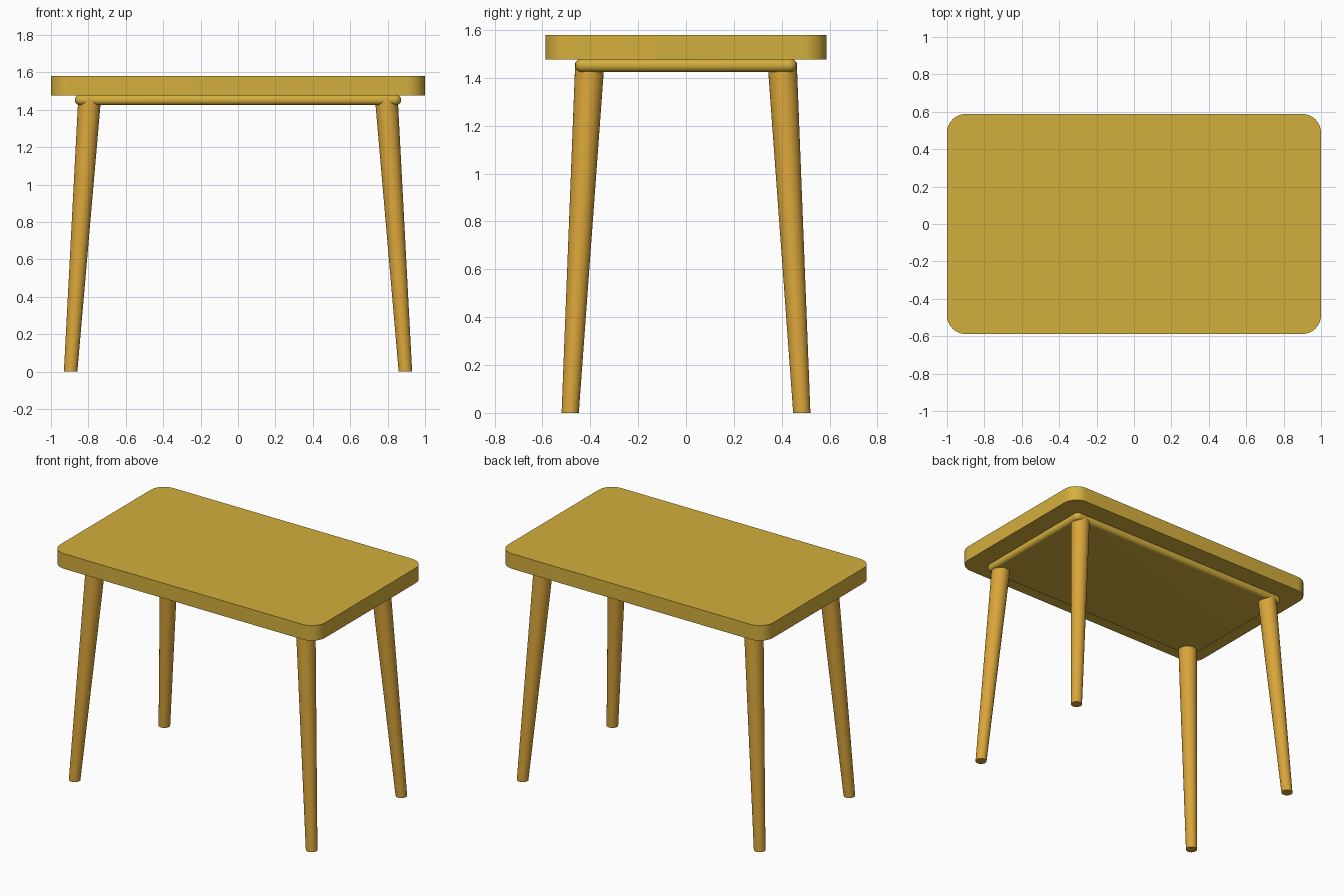
import bpy, bmesh, math

if "Cube" in bpy.data.objects:
    bpy.data.objects.remove(bpy.data.objects["Cube"])


def material(name, rgb):
    m = bpy.data.materials.new(name)
    m.diffuse_color = (*rgb, 1)
    m.use_nodes = True
    m.node_tree.nodes["Principled BSDF"].inputs["Base Color"].default_value = m.diffuse_color
    return m


GOLD = material("golden wood", (0.658, 0.429, 0.047))
AMBER = material("amber wood", (0.695, 0.376, 0.042))


def finish(name, bm, mat):
    bmesh.ops.recalc_face_normals(bm, faces=bm.faces)
    mesh = bpy.data.meshes.new(name)
    bm.to_mesh(mesh)
    bm.free()
    mesh.materials.append(mat)
    ob = bpy.data.objects.new(name, mesh)
    bpy.context.collection.objects.link(ob)
    bpy.ops.object.select_all(action='DESELECT')
    ob.select_set(True)
    bpy.context.view_layer.objects.active = ob
    bpy.ops.object.shade_smooth_by_angle(angle=math.radians(35))
    return ob


def slab(name, hx, hy, z0, z1, corner, mat, rim=0):
    bm = bmesh.new()
    bmesh.ops.create_cube(bm, size=1)
    for v in bm.verts:
        v.co = (v.co.x * 2 * hx, v.co.y * 2 * hy, z0 if v.co.z < 0 else z1)
    # round the upright corners
    upright = [e for e in bm.edges if abs(e.verts[0].co.z - e.verts[1].co.z) > 1e-4]
    bmesh.ops.bevel(bm, geom=upright, offset=corner, segments=12, profile=0.5, affect='EDGES')
    # round the rim
    if rim:
        level = [e for e in bm.edges if abs(e.verts[0].co.z - e.verts[1].co.z) < 1e-4]
        bmesh.ops.bevel(bm, geom=level, offset=rim, segments=8, profile=0.5, affect='EDGES')
    return finish(name, bm, mat)


def leg(name, sx, sy, sides=32):
    # tapered, splayed leg: (x, y, z, radius) at each end
    bm = bmesh.new()
    rings = []
    for x, y, z, r in ((0.895, 0.484, 0, 0.036), (0.793, 0.402, 1.465, 0.061)):
        rings.append([bm.verts.new((sx * x + r * math.cos(2 * math.pi * i / sides),
                                    sy * y + r * math.sin(2 * math.pi * i / sides), z))
                      for i in range(sides)])
    a, b = rings
    for i in range(sides):
        j = (i + 1) % sides
        bm.faces.new((a[i], a[j], b[j], b[i]))
    bm.faces.new(a)
    bm.faces.new(b)
    return finish(name, bm, AMBER)


# table top and the round-edged panel beneath it
slab("table_top", 1.0, 0.588, 1.477, 1.58, 0.1, GOLD)
slab("under_panel", 0.872, 0.463, 1.425, 1.481, 0.035, GOLD, rim=0.027)

# four legs
for sx, side in ((-1, "left"), (1, "right")):
    for sy, end in ((-1, "front"), (1, "back")):
        leg(f"{end}_{side}_leg", sx, sy)
